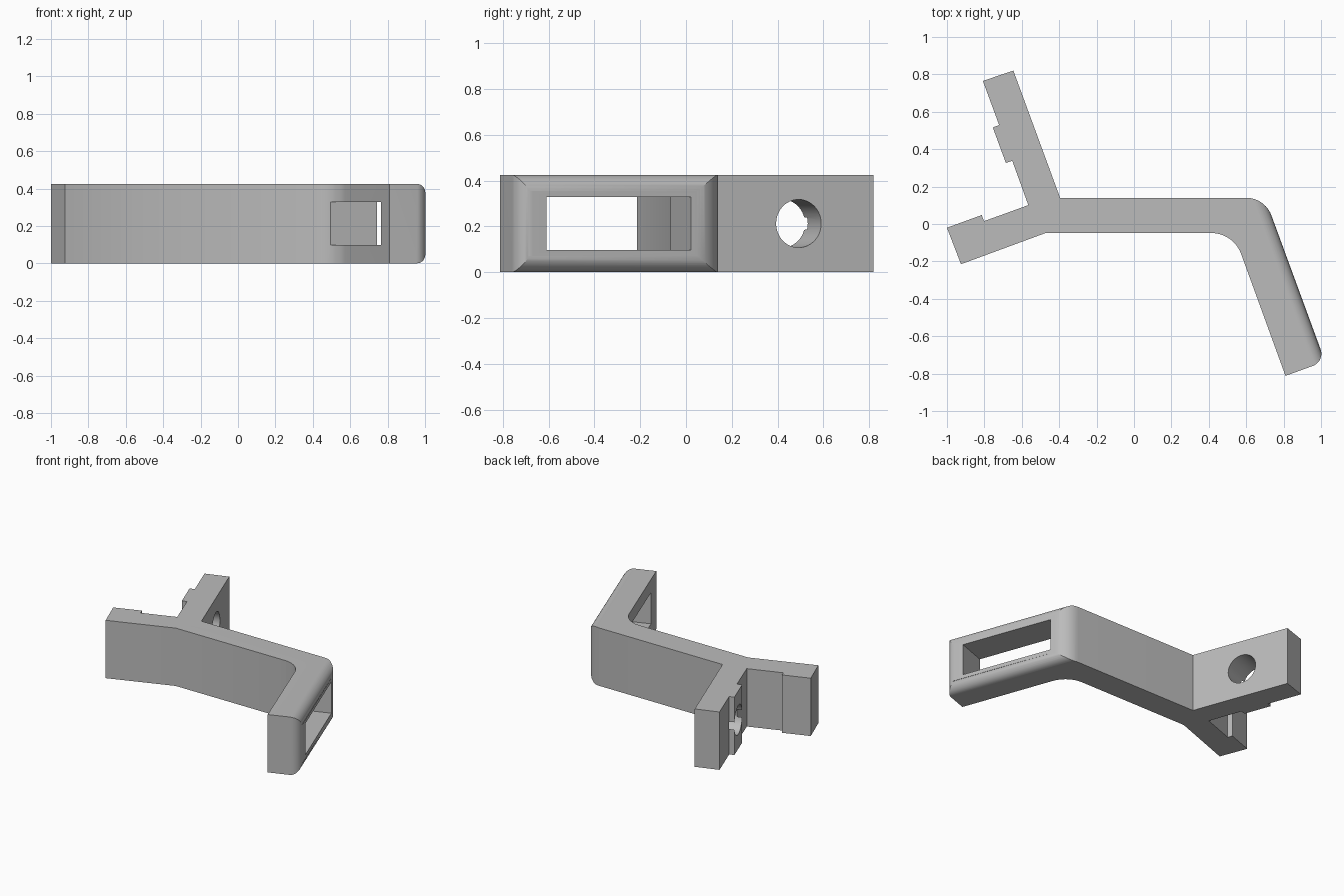
import bpy, bmesh, math
from mathutils import Vector, Matrix

cube = bpy.data.objects.get("Cube")
if cube:
    bpy.data.objects.remove(cube, do_unlink=True)

HEIGHT = 0.425
MID = HEIGHT / 2
TILT = math.radians(20)
ACROSS = Vector((math.cos(TILT), math.sin(TILT), 0))    # through the leg and upper arm
ALONG = Vector((-math.sin(TILT), math.cos(TILT), 0))    # up the leg and upper arm
UP = Vector((0, 0, 1))

grey = bpy.data.materials.new("plain_grey")
grey.use_nodes = True
grey.diffuse_color = (0.5, 0.5, 0.5, 1)
grey.node_tree.nodes["Principled BSDF"].inputs["Base Color"].default_value = grey.diffuse_color


def prism(name, outline, offset):
    """Extrude a closed outline of 3D points along an offset."""
    bm = bmesh.new()
    face = bm.faces.new([bm.verts.new(p) for p in outline])
    new = bmesh.ops.extrude_face_region(bm, geom=[face])["geom"]
    bmesh.ops.translate(bm, vec=offset, verts=[v for v in new if isinstance(v, bmesh.types.BMVert)])
    bmesh.ops.recalc_face_normals(bm, faces=bm.faces)
    mesh = bpy.data.meshes.new(name)
    bm.to_mesh(mesh)
    bm.free()
    mesh.materials.append(grey)
    obj = bpy.data.objects.new(name, mesh)
    bpy.context.collection.objects.link(obj)
    return obj


def fillet(before, corner, after, radius, steps=12):
    """Arc points that round a corner of the plan outline."""
    a, c, b = (Vector(p).to_3d() for p in (before, corner, after))
    u, v = (a - c).normalized(), (b - c).normalized()
    half = u.angle(v) / 2
    centre = c + (u + v).normalized() * radius / math.sin(half)
    start = c + u * radius / math.tan(half) - centre
    sweep = math.pi - 2 * half
    sign = 1 if u.cross(v).z < 0 else -1
    return [centre + Matrix.Rotation(sign * sweep * i / steps, 3, 'Z') @ start
            for i in range(steps + 1)]


# Plan outline of the bracket: forked arms, bar, bend and leg
fork = [(-0.925, -0.215), (-1, -0.02), (-0.814, 0.048), (-0.802, 0.015), (-0.565, 0.101),
        (-0.651, 0.338), (-0.685, 0.326), (-0.755, 0.516), (-0.721, 0.529),
        (-0.808, 0.765), (-0.645, 0.82), (-0.395, 0.14)]
bend_out, tip_out, tip_in, bend_in = (0.7, 0.14), (1.022, -0.735), (0.81, -0.812), (0.532, -0.048)
front_bar = (-0.472, -0.048)
outline = [Vector(p).to_3d() for p in fork]
outline += fillet(fork[-1], bend_out, tip_out, 0.143)
outline += fillet(bend_out, tip_out, tip_in, 0.07)
outline += [Vector(tip_in).to_3d()]
outline += fillet(tip_in, bend_in, front_bar, 0.17)
outline += [Vector(front_bar).to_3d()]
bracket = prism("bracket", outline, UP * HEIGHT)

# Cutters
cutters = []
outer = Vector(bend_out).to_3d().dot(ACROSS)

# Rounded long edges on the outside of the leg
RADIUS = 0.07
for name, edge, sign in (("upper_edge_cutter", HEIGHT, 1), ("lower_edge_cutter", 0, -1)):
    section = [(outer - RADIUS + RADIUS * math.sin(t), edge - sign * RADIUS * (1 - math.cos(t)))
               for t in (math.pi / 2 * i / 10 for i in range(11))]
    section += [(outer + 0.1, edge - sign * RADIUS), (outer + 0.1, edge + sign * 0.1),
                (outer - RADIUS, edge + sign * 0.1)]
    cutters.append(prism(name, [ACROSS * d + UP * z - ALONG * 1.6 for d, z in section], ALONG * 2.4))

# Rectangular slot through the leg
slot_top = Vector((0.742, 0.022, 0)).dot(ALONG)
slot_low = Vector((0.972, -0.61, 0)).dot(ALONG)
corners = [(slot_low, 0.098), (slot_top, 0.098), (slot_top, 0.328), (slot_low, 0.328)]
cutters.append(prism("slot_cutter", [ACROSS * (outer - 0.4) + ALONG * s + UP * z for s, z in corners],
                     ACROSS * 0.6))

# Round hole through the pad on the upper arm
pad = Vector((-0.72, 0.421, MID))
ring = [pad - ACROSS * 0.1 + (ALONG * math.cos(t) + UP * math.sin(t)) * 0.105
        for t in (math.tau * i / 48 for i in range(48))]
cutters.append(prism("hole_cutter", ring, ACROSS * 0.45))

bpy.context.view_layer.objects.active = bracket
bracket.select_set(True)
for cutter in cutters:
    mod = bracket.modifiers.new(cutter.name, 'BOOLEAN')
    mod.operation = 'DIFFERENCE'
    mod.solver = 'EXACT'
    mod.object = cutter
    bpy.ops.object.modifier_apply(modifier=mod.name)
    bpy.data.objects.remove(cutter, do_unlink=True)
bpy.ops.object.shade_smooth_by_angle(angle=math.radians(25))
